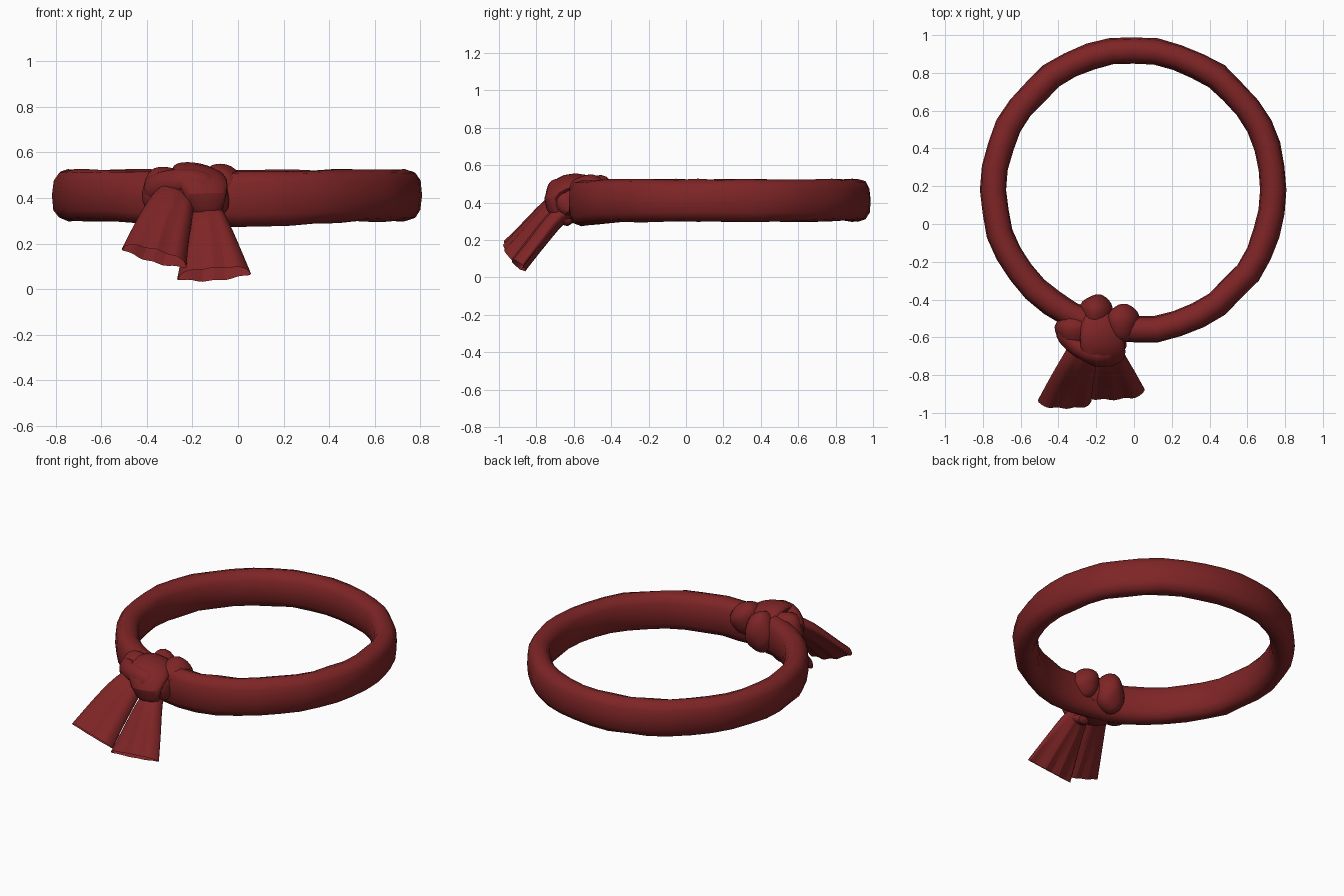
import bpy, bmesh, math, random
from mathutils import Vector

random.seed(4)
if "Cube" in bpy.data.objects:
    bpy.data.objects.remove(bpy.data.objects["Cube"], do_unlink=True)

cloth = bpy.data.materials.new("dark_red_cloth")
cloth.use_nodes = True
RED = (0.21, 0.018, 0.019, 1)
cloth.diffuse_color = RED
cloth.node_tree.nodes["Principled BSDF"].inputs["Base Color"].default_value = RED


def finish(name, bm, subdiv=0):
    bmesh.ops.recalc_face_normals(bm, faces=bm.faces)
    mesh = bpy.data.meshes.new(name)
    bm.to_mesh(mesh)
    bm.free()
    obj = bpy.data.objects.new(name, mesh)
    bpy.context.collection.objects.link(obj)
    mesh.materials.append(cloth)
    if subdiv:
        mod = obj.modifiers.new("soften", 'SUBSURF')
        mod.levels = mod.render_levels = subdiv
    bpy.ops.object.select_all(action='DESELECT')
    obj.select_set(True)
    bpy.context.view_layer.objects.active = obj
    bpy.ops.object.shade_smooth_by_angle(angle=math.radians(50))
    return obj


def skin(bm, rings, closed=False):
    """Bridge consecutive rings of vertices with quads."""
    pairs = list(zip(rings, rings[1:])) + ([(rings[-1], rings[0])] if closed else [])
    for a, b in pairs:
        n = len(a)
        for i in range(n):
            j = (i + 1) % n
            bm.faces.new((a[i], a[j], b[j], b[i]))


def section(bm, centre, u, v, sides=10, power=1.0, jitter=0.0, fold=0.0):
    """Rounded cross-section spanned by the half-axes u and v."""
    ring = []
    for i in range(sides):
        a = 2 * math.pi * i / sides
        c, s = math.cos(a), math.sin(a)
        c = math.copysign(abs(c) ** power, c)
        s = math.copysign(abs(s) ** power, s)
        k = 1 + random.uniform(-jitter, jitter)
        crease = v * (fold * math.cos(3 * math.pi * c))
        ring.append(bm.verts.new(centre + (u * c + v * s) * k + crease))
    return ring


def strap(name, stations, side, sides=12, caps=True, fold=0.0):
    """Flat cloth strip: stations are (x, y, z, half width, half thickness)."""
    bm = bmesh.new()
    pts = [Vector(s[:3]) for s in stations]
    rings = []
    for i, st in enumerate(stations):
        tangent = pts[min(i + 1, len(pts) - 1)] - pts[max(i - 1, 0)]
        tangent.normalize()
        u = Vector(side)
        u = (u - tangent * u.dot(tangent)).normalized()
        v = tangent.cross(u)
        rings.append(section(bm, pts[i], u * st[3], v * st[4], sides,
                             fold=fold * i / len(pts)))
    skin(bm, rings)
    if caps:
        bm.faces.new(rings[0])
        bm.faces.new(rings[-1])
    return finish(name, bm, 1)


# Headband loop, slightly uneven like twisted cloth
bm = bmesh.new()
rings = []
SEGMENTS = 40
for i in range(SEGMENTS):
    a = 2 * math.pi * i / SEGMENTS
    out = Vector((math.cos(a), math.sin(a), 0))
    front = max(0, -math.sin(a)) ** 4
    centre = out * (0.742 + random.uniform(-0.006, 0.006))
    centre += Vector((0, 0.18, 0.412 - 0.015 * front))
    rings.append(section(bm, centre, out * 0.07,
                         Vector((0, 0, 0.112 + 0.008 * front)), 12, 0.8, 0.035))
skin(bm, rings, closed=True)
finish("headband_loop", bm)


def lump(name, centre, size, tilt):
    """Soft irregular bulge of cloth."""
    bm = bmesh.new()
    bmesh.ops.create_icosphere(bm, subdivisions=3, radius=1)
    for vert in bm.verts:
        d = vert.co.copy()
        d *= 1 + 0.04 * math.sin(4 * d.x + 3 * d.z) + 0.03 * math.sin(5 * d.y)
        x, z = d.x * size[0], d.z * size[2]
        c, s = math.cos(tilt), math.sin(tilt)
        vert.co = Vector((x * c - z * s, d.y * size[1], x * s + z * c)) + Vector(centre)
    finish(name, bm)


# Knot body and the bulges pressed out around it
lump("knot_core", (-0.19, -0.58, 0.415), (0.16, 0.155, 0.125), 0.2)
lump("knot_back_bulge", (-0.2, -0.47, 0.42), (0.09, 0.1, 0.125), 0.0)
lump("knot_left_bulge", (-0.06, -0.52, 0.455), (0.085, 0.1, 0.1), 0.4)
lump("knot_right_bulge", (-0.31, -0.56, 0.42), (0.11, 0.09, 0.12), 0.3)

# Strip wrapped over the knot, from behind, over the top and down the front
strap("knot_wrap", [
    (-0.19, -0.44, 0.38, 0.06, 0.04),
    (-0.19, -0.49, 0.50, 0.09, 0.045),
    (-0.18, -0.58, 0.52, 0.12, 0.045),
    (-0.16, -0.68, 0.49, 0.13, 0.05),
    (-0.14, -0.73, 0.42, 0.10, 0.05),
    (-0.14, -0.69, 0.33, 0.07, 0.045),
    (-0.15, -0.60, 0.29, 0.05, 0.035),
], (1, 0.1, -0.25))

# Roll crossing the front of the knot above the outer tail
strap("knot_cross_roll", [
    (-0.40, -0.56, 0.43, 0.07, 0.04),
    (-0.34, -0.63, 0.46, 0.06, 0.045),
    (-0.25, -0.69, 0.48, 0.055, 0.05),
    (-0.15, -0.71, 0.47, 0.06, 0.05),
    (-0.08, -0.67, 0.42, 0.06, 0.045),
    (-0.07, -0.60, 0.34, 0.05, 0.04),
], (0, 0.3, 1))

# Two open, flared tails hanging forward and down
strap("right_tail", [
    (-0.26, -0.62, 0.43, 0.07, 0.05),
    (-0.28, -0.70, 0.40, 0.095, 0.05),
    (-0.31, -0.78, 0.32, 0.115, 0.045),
    (-0.34, -0.86, 0.235, 0.13, 0.04),
    (-0.365, -0.945, 0.145, 0.15, 0.042),
], (0.97, 0.08, -0.2), 20, False, 0.4)
strap("left_tail", [
    (-0.14, -0.60, 0.37, 0.05, 0.045),
    (-0.135, -0.68, 0.335, 0.075, 0.05),
    (-0.125, -0.75, 0.25, 0.105, 0.05),
    (-0.115, -0.82, 0.16, 0.135, 0.045),
    (-0.105, -0.895, 0.065, 0.165, 0.045),
], (0.97, 0.12, 0.17), 20, False, 0.4)
